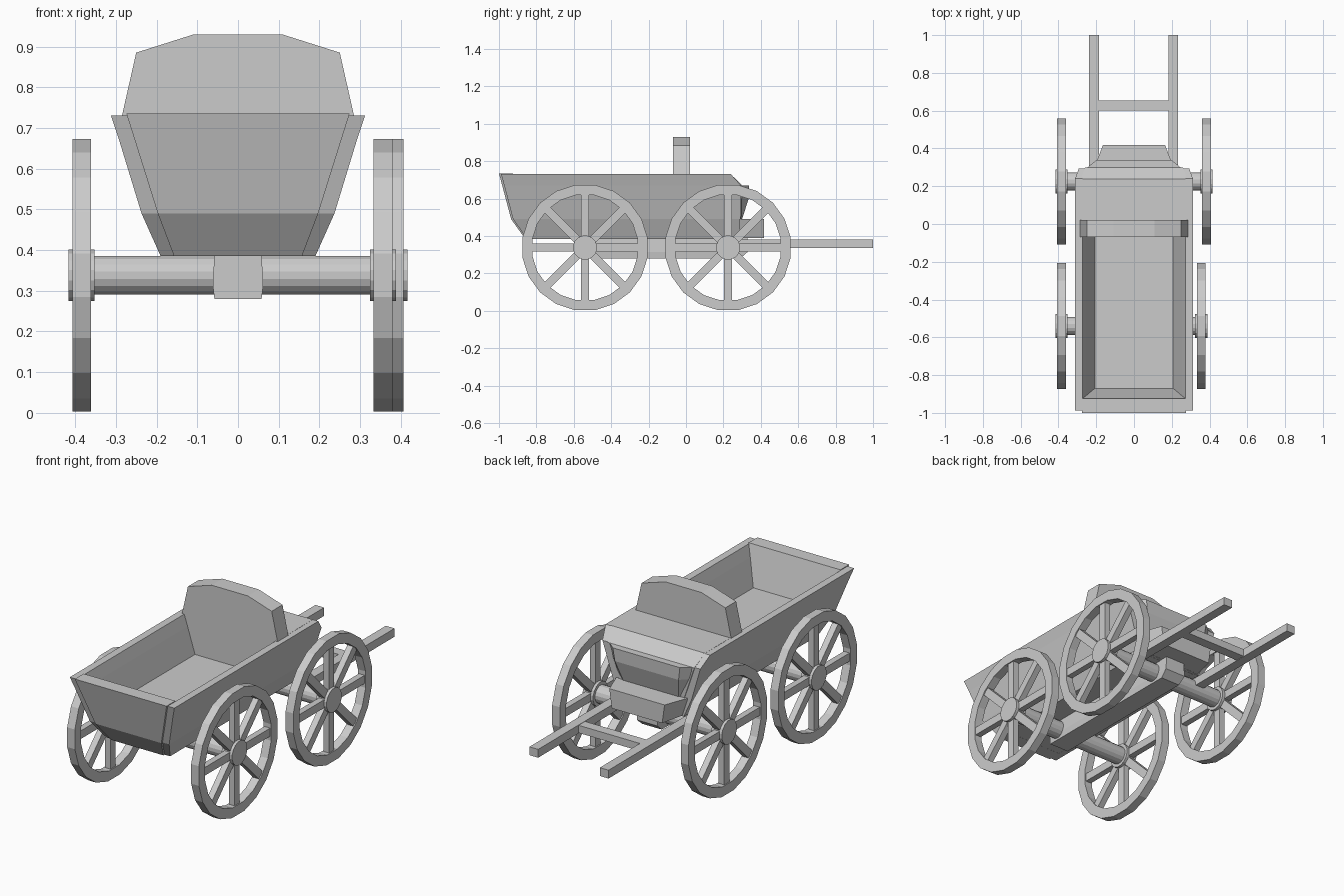
import bpy, bmesh
from math import pi, sin, cos

if "Cube" in bpy.data.objects:
    bpy.data.objects.remove(bpy.data.objects["Cube"])


def finish(name, bm):
    bmesh.ops.recalc_face_normals(bm, faces=bm.faces)
    mesh = bpy.data.meshes.new(name)
    bm.to_mesh(mesh)
    bm.free()
    ob = bpy.data.objects.new(name, mesh)
    bpy.context.collection.objects.link(ob)
    return ob


def loft(name, rings, cyclic=False):
    """Skin a stack of equal-length point rings; cap the ends unless cyclic."""
    bm = bmesh.new()
    rows = [[bm.verts.new(p) for p in r] for r in rings]
    n = len(rows[0])
    pairs = list(zip(rows, rows[1:])) + ([(rows[-1], rows[0])] if cyclic else [])
    for a, b in pairs:
        for i in range(n):
            j = (i + 1) % n
            bm.faces.new((a[i], a[j], b[j], b[i]))
    if not cyclic:
        bm.faces.new(rows[0])
        bm.faces.new(rows[-1])
    return finish(name, bm)


def rect(x0, x1, y0, y1, z):
    return [(x0, y0, z), (x1, y0, z), (x1, y1, z), (x0, y1, z)]


def box(name, x0, x1, y0, y1, z0, z1):
    return loft(name, [rect(x0, x1, y0, y1, z0), rect(x0, x1, y0, y1, z1)])


def circle(x, r, y, z, n):
    return [(x, y + r * sin(2 * pi * (i + .5) / n), z + r * cos(2 * pi * (i + .5) / n))
            for i in range(n)]


def rod(name, x0, x1, r, y, z, n=16):
    return loft(name, [circle(x0, r, y, z, n), circle(x1, r, y, z, n)])


AXLE_Z = 0.338


def wheel(name, x, y):
    h, ro, ri, n = 0.023, 0.339, 0.285, 20
    loft(name + "_rim", [circle(x - h, ro, y, AXLE_Z, n), circle(x + h, ro, y, AXLE_Z, n),
                         circle(x + h, ri, y, AXLE_Z, n), circle(x - h, ri, y, AXLE_Z, n)], True)
    rod(name + "_hub", x - 0.032, x + 0.032, 0.065, y, AXLE_Z)
    for i in range(4):
        s = box(name + "_spoke", -0.017, 0.017, -0.022, 0.022, -0.295, 0.295)
        s.location = (x, y, AXLE_Z)
        s.rotation_euler = (i * pi / 4, 0, 0)


# wheels and axles
wheel("front_left_wheel", -0.384, -0.54)
wheel("front_right_wheel", 0.356, -0.54)
wheel("back_left_wheel", -0.384, 0.225)
wheel("back_right_wheel", 0.384, 0.225)
for y in (-0.54, 0.225):
    rod("axle", -0.365, 0.365, 0.048, y, AXLE_Z)

# centre beam with a chamfered end
loft("centre_beam", [rect(-0.058, 0.058, -0.6, 0.29, 0.28),
                     rect(-0.062, 0.062, -0.6, 0.33, 0.315),
                     rect(-0.058, 0.058, -0.6, 0.33, 0.388)])

# flared side walls: z, inner x, outer x, front y, back y
side = [(0.385, 0.155, 0.19, -0.85, 0.29), (0.49, 0.195, 0.237, -0.925, 0.29),
        (0.67, 0.252, 0.292, -0.972, 0.295), (0.73, 0.272, 0.312, -0.988, 0.24)]
for sx, label in ((-1, "left"), (1, "right")):
    loft(label + "_side_wall", [rect(sx * a, sx * b, f, k, z) for z, a, b, f, k in side])

# sloping front board
loft("front_board", [rect(-x, x, y, y + 0.075, z) for z, x, y in
                     ((0.385, 0.157, -0.86), (0.49, 0.197, -0.935), (0.735, 0.274, -1.0))])

# floor
loft("floor", [rect(-x, x, y, 0.28, z) for z, x, y in
               ((0.386, 0.156, -0.82), (0.49, 0.196, -0.88), (0.53, 0.208, -0.88))])

# seat deck behind the backrest
loft("seat_deck", [rect(-x, x, -0.06, y, z) for z, x, y in
                   ((0.387, 0.156, 0.295), (0.49, 0.196, 0.295),
                    (0.67, 0.26, 0.30), (0.731, 0.28, 0.238))])

# curved-top backrest
back = [(-0.2, 0.5), (0.2, 0.5), (0.285, 0.73), (0.25, 0.885), (0.108, 0.93),
        (-0.108, 0.93), (-0.25, 0.885), (-0.285, 0.73)]
loft("backrest", [[(x, y, z) for x, z in back] for y in (-0.07, 0.022)])


# nose panels with angled corners: z, wide x, narrow x, inner y, outer y
def nose(name, rows):
    loft(name, [[(-a, y0, z), (a, y0, z), (b, y1, z), (-b, y1, z)]
                for z, a, b, y0, y1 in rows])


nose("upper_nose", [(0.49, 0.21, 0.165, 0.27, 0.30), (0.60, 0.255, 0.19, 0.27, 0.335),
                    (0.67, 0.27, 0.20, 0.28, 0.338)])
nose("footboard", [(0.388, 0.185, 0.15, 0.27, 0.418), (0.49, 0.22, 0.165, 0.27, 0.418)])

# pulling shafts and crossbar
box("left_shaft", -0.238, -0.186, 0.2, 1.0, 0.335, 0.38)
box("right_shaft", 0.182, 0.234, 0.2, 1.0, 0.335, 0.38)
box("shaft_crossbar", -0.19, 0.19, 0.6, 0.655, 0.337, 0.378)
